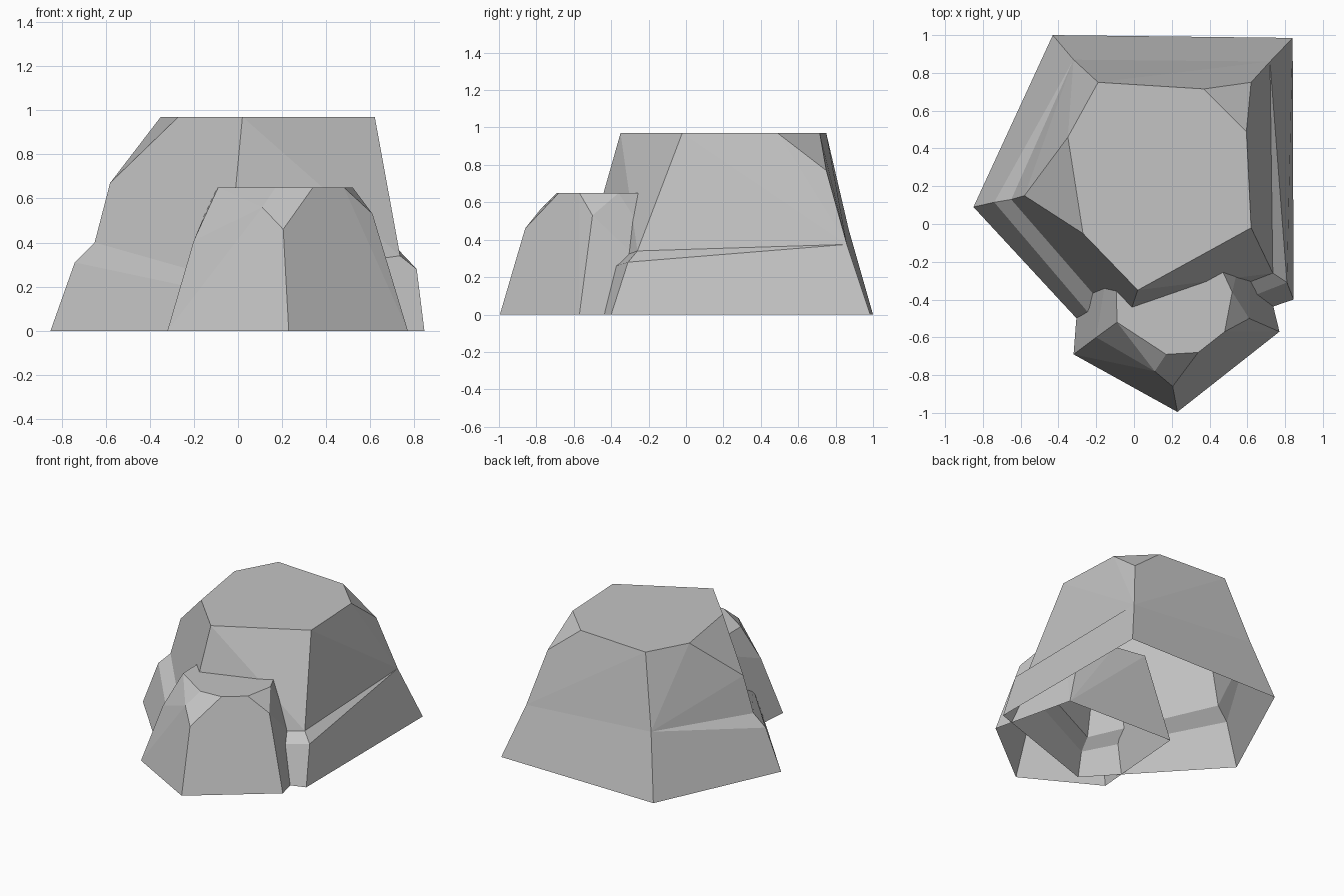
import bpy, bmesh
from mathutils import Vector

if "Cube" in bpy.data.objects:
    bpy.data.objects.remove(bpy.data.objects["Cube"], do_unlink=True)

stone = bpy.data.materials.new("stone_grey")
stone.use_nodes = True
grey = (0.55, 0.55, 0.55, 1)
stone.diffuse_color = grey
stone.node_tree.nodes["Principled BSDF"].inputs["Base Color"].default_value = grey


def hull(bm, points):
    """Open-bottomed faceted block wrapped around the corner points."""
    verts = [bm.verts.new(p) for p in points]
    bmesh.ops.convex_hull(bm, input=verts)
    bm.normal_update()
    under = [f for f in bm.faces if f.normal.z < -0.05]
    bmesh.ops.delete(bm, geom=under, context='FACES')
    return verts


def skirt(bm, upper, lower):
    """Wall of faces between two closed rings, skipping shared corners."""
    n = len(upper)
    for i in range(n):
        j = (i + 1) % n
        corners = []
        for v in (lower[i], lower[j], upper[j], upper[i]):
            if v not in corners:
                corners.append(v)
        if len(corners) > 2:
            bm.faces.new(corners)


def finish(bm, name):
    """Outward normals, merged flat facets and the stone material."""
    bm.normal_update()
    core = Vector((0.1, 0, 0.2)) if name == "large_rock" else Vector((0.2, -0.4, 0.2))
    for f in bm.faces:
        if f.normal.dot(f.calc_center_median() - core) < 0:
            f.normal_flip()
    bmesh.ops.dissolve_limit(bm, angle_limit=0.06, verts=bm.verts[:], edges=bm.edges[:])
    mesh = bpy.data.meshes.new(name)
    bm.to_mesh(mesh)
    bm.free()
    mesh.materials.append(stone)
    bpy.context.collection.objects.link(bpy.data.objects.new(name, mesh))


# Large rock: chamfered upper block, narrow ledge and flared foot
bm = bmesh.new()
waist = [(-.32, .87, .455), (.72, .86, .375), (.735, -.26, .34),
         (-.05, -.56, .23), (-.65, .13, .40)]
shoulder = [(.66, .80, .53), (.62, .75, .77), (-.58, .15, .67)]
crown = [(-.19, .75), (.37, .715), (.595, .49), (.62, -.02),
         (.02, -.35), (-.27, -.05), (-.35, .46)]
ring = hull(bm, waist + shoulder + [(x, y, .97) for x, y in crown])[:5]
ledge = ring[:2] + [bm.verts.new(p) for p in
                    [(.81, -.31, .28), (-.08, -.66, .17), (-.74, .115, .31)]]
foot = [bm.verts.new((x, y, 0)) for x, y in
        [(-.43, 1), (.84, .985), (.845, -.40), (-.10, -.72), (-.85, .09)]]
skirt(bm, ring, ledge)
skirt(bm, ledge, foot)
finish(bm, "large_rock")

# Small rock: a single chamfered block leaning into the large one
bm = bmesh.new()
base = [(-.32, -.69), (.23, -.995), (.77, -.57), (.62, .05), (-.26, .08)]
bevels = [(-.20, -.60, .41), (.205, -.86, .46), (.11, -.78, .56),
          (.61, -.50, .53), (.48, -.04, .38)]
top = [(-.09, -.52), (.17, -.69), (.34, -.68), (.48, -.57),
       (.52, -.36), (.45, -.21), (.14, -.04), (-.10, 0)]
hull(bm, [(x, y, 0) for x, y in base] + bevels + [(x, y, .65) for x, y in top])
finish(bm, "small_rock")
